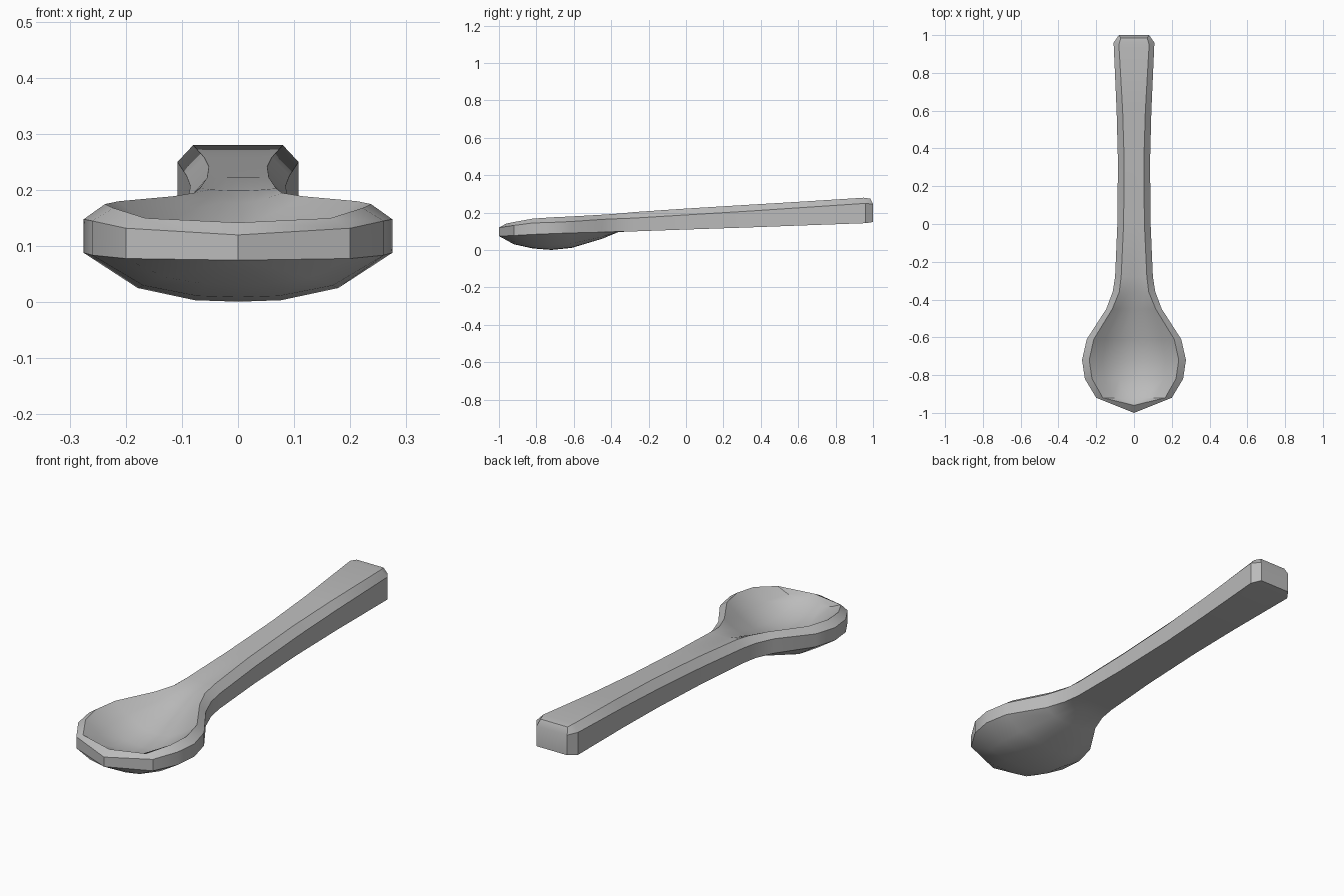
import bpy, bmesh, math

cube = bpy.data.objects.get("Cube")
if cube:
    bpy.data.objects.remove(cube, do_unlink=True)

metal = bpy.data.materials.new("grey_metal")
metal.use_nodes = True
GREY = (0.5, 0.5, 0.5, 1)
metal.diffuse_color = GREY
metal.node_tree.nodes["Principled BSDF"].inputs["Base Color"].default_value = GREY

# Stations along the spoon:
# outer y, outer half width, inner y, inner half width,
# rim bottom z, rim side z, rim top z, hollow depth, belly depth
STATIONS = [
    (-1.0, 0, -.96, 0, .075, .12, .142, 0, 0),
    (-.92, .2, -.92, .165, .078, .132, .15, .045, .047),
    (-.82, .26, -.82, .222, .084, .145, .168, .1, .075),
    (-.72, .275, -.72, .237, .088, .148, .175, .115, .087),
    (-.61, .25, -.61, .213, .092, .153, .18, .1, .08),
    (-.45, .147, -.45, .115, .096, .164, .189, .045, .036),
    (-.36, .113, -.36, .078, .099, .168, .195, .018, .002),
    (-.28, .1, -.28, .068, .1, .171, .203, .004, 0),
    (0, .088, 0, .055, .11, .188, .222, 0, 0),
    (.33, .085, .33, .052, .121, .208, .242, 0, 0),
    (.6, .092, .6, .06, .131, .226, .258, 0, 0),
    (.96, .108, .95, .08, .144, .25, .28, 0, 0),
    (1.0, .08, .985, .07, .15, .245, .275, 0, 0),
]
# Shares of half width and of depth across the hollow and the belly
HOLLOW = [(0, 1), (.35, .9), (.7, .5), (1, 0)]
BELLY = [(1, 0), (.65, .72), (.28, .97), (0, 1)]


def cross_section(yo, wo, yi, wi, z_low, z_side, z_top, hollow, belly):
    """Closed ring: right half from top centre to bottom centre, then mirrored."""
    half = [(wi * f, yi, z_top - hollow * d) for f, d in HOLLOW]
    half.append((wo, yo, z_side))
    half += [(wo * f, yo, z_low - belly * d) for f, d in BELLY]
    return half + [(-x, y, z) for x, y, z in half[-2:0:-1]]


# Loft the rings into one solid body
bm = bmesh.new()
rings = [[bm.verts.new(p) for p in cross_section(*s)] for s in STATIONS]
n = len(rings[0])
for a, b in zip(rings, rings[1:]):
    for i in range(n):
        j = (i + 1) % n
        bm.faces.new((a[i], a[j], b[j], b[i]))

# Handle end: flat wall below, sloped edge above
end = rings[-1]
bm.faces.new(end[4:-4 + 1])
bm.faces.new(end[:5] + end[-4:])
bmesh.ops.remove_doubles(bm, verts=bm.verts, dist=.0005)
bmesh.ops.recalc_face_normals(bm, faces=bm.faces)

mesh = bpy.data.meshes.new("spoon")
bm.to_mesh(mesh)
bm.free()
mesh.materials.append(metal)
spoon = bpy.data.objects.new("spoon", mesh)
bpy.context.collection.objects.link(spoon)

# Smooth bowl and handle, crisp rim edges
bpy.context.view_layer.objects.active = spoon
spoon.select_set(True)
bpy.ops.object.shade_smooth_by_angle(angle=math.radians(32))
